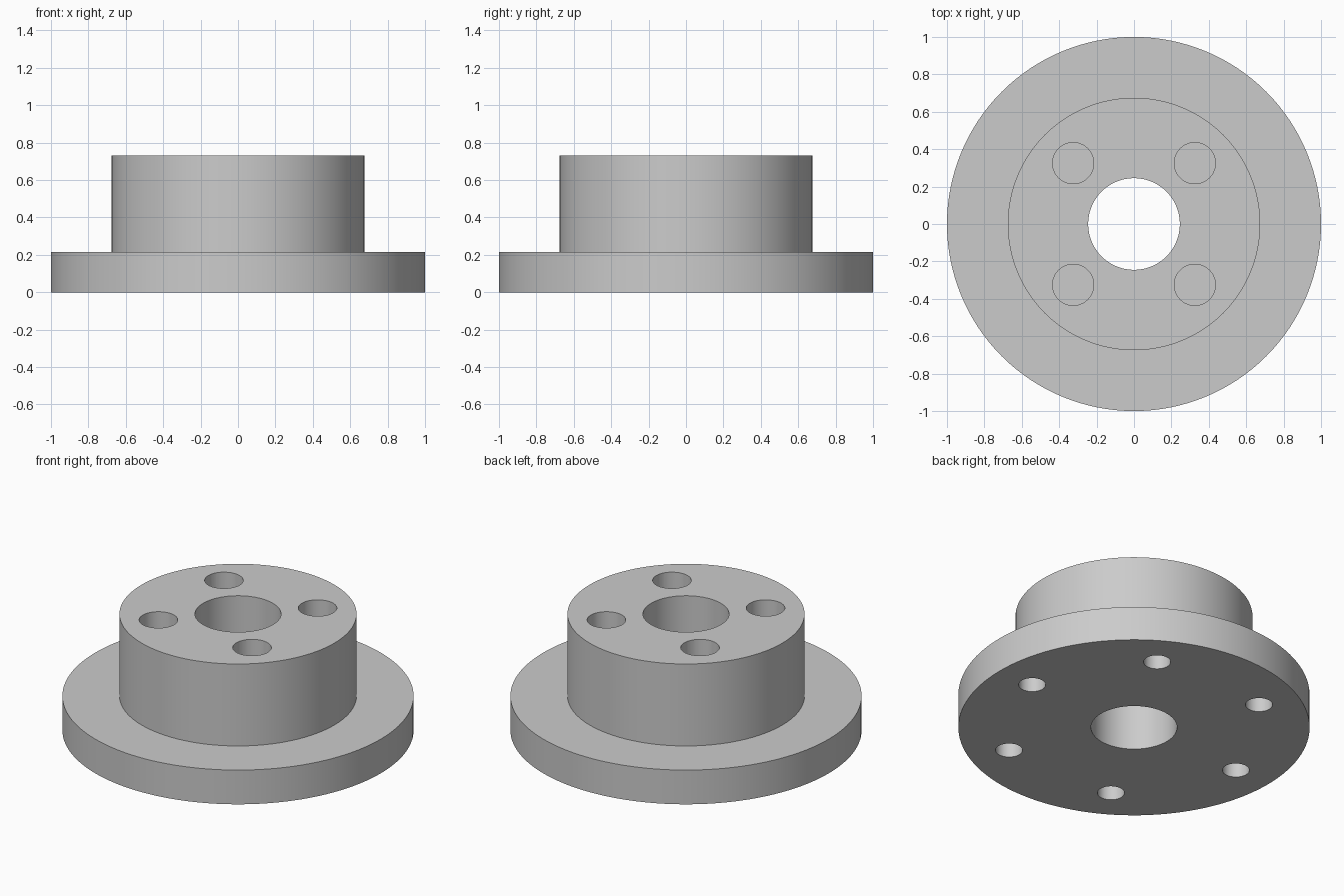
import bpy
import bmesh
from math import sin, cos, pi, radians

default = bpy.data.objects.get("Cube")
if default:
    bpy.data.objects.remove(default, do_unlink=True)

# Dimensions
FLANGE_R, HUB_R, BORE_R = 1.0, 0.675, 0.245
FLANGE_TOP, HUB_TOP = 0.215, 0.73
SEGMENTS = 128

grey = bpy.data.materials.new("plain grey")
GREY = (0.6, 0.6, 0.6, 1.0)
grey.diffuse_color = GREY
grey.use_nodes = True
grey.node_tree.nodes["Principled BSDF"].inputs["Base Color"].default_value = GREY


def add_object(name, bm):
    bmesh.ops.recalc_face_normals(bm, faces=bm.faces)
    mesh = bpy.data.meshes.new(name)
    bm.to_mesh(mesh)
    bm.free()
    mesh.materials.append(grey)
    obj = bpy.data.objects.new(name, mesh)
    bpy.context.collection.objects.link(obj)
    return obj


def lathe(name, profile):
    """Spin a closed (radius, height) profile around z."""
    bm = bmesh.new()
    rings = []
    for i in range(SEGMENTS):
        a = 2 * pi * i / SEGMENTS
        rings.append([bm.verts.new((r * cos(a), r * sin(a), z)) for r, z in profile])
    count = len(profile)
    for i, ring in enumerate(rings):
        after = rings[(i + 1) % SEGMENTS]
        for j in range(count):
            k = (j + 1) % count
            bm.faces.new((ring[j], after[j], after[k], ring[k]))
    return add_object(name, bm)


def hole_cutter(name, count, circle_r, start, radius, low, high):
    """Ring of cylinders used to drill blind holes."""
    bm = bmesh.new()
    for i in range(count):
        a = start + 2 * pi * i / count
        made = bmesh.ops.create_cone(bm, cap_ends=True, segments=48,
                                     radius1=radius, radius2=radius, depth=high - low)
        bmesh.ops.translate(bm, verts=made["verts"],
                            vec=(circle_r * cos(a), circle_r * sin(a), (low + high) / 2))
    obj = add_object(name, bm)
    obj.hide_render = True
    obj.hide_set(True)
    return obj


# Flange and hub in one turned body with a through bore
body = lathe("flanged_hub", [
    (BORE_R, 0), (FLANGE_R, 0), (FLANGE_R, FLANGE_TOP),
    (HUB_R, FLANGE_TOP), (HUB_R, HUB_TOP), (BORE_R, HUB_TOP)])

# Four blind holes in the hub top, six in the flange underside
cutters = [
    hole_cutter("hub_hole_cutter", 4, 0.46, radians(45), 0.11, 0.38, HUB_TOP + 0.1),
    hole_cutter("flange_hole_cutter", 6, 0.757, 0, 0.077, -0.1, 0.15),
]
for cutter in cutters:
    mod = body.modifiers.new(cutter.name, "BOOLEAN")
    mod.operation = "DIFFERENCE"
    mod.solver = "EXACT"
    mod.object = cutter

# Apply the drilling, then remove the cutters
bpy.context.view_layer.objects.active = body
body.select_set(True)
for cutter in cutters:
    bpy.ops.object.modifier_apply(modifier=cutter.name)
for cutter in cutters:
    bpy.data.objects.remove(cutter, do_unlink=True)

# Round walls smooth, rims sharp
bpy.ops.object.shade_smooth_by_angle(angle=radians(30))
